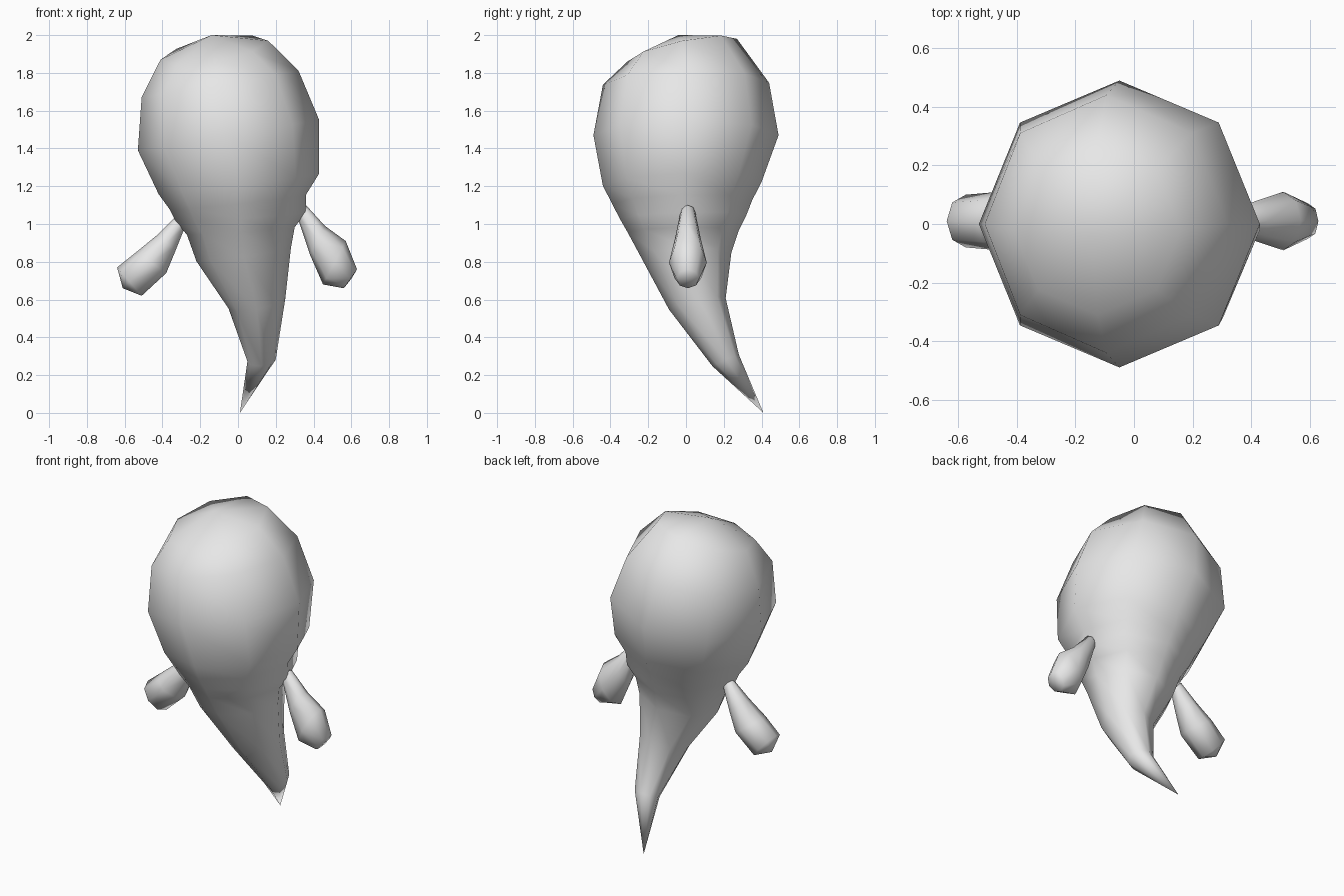
import bpy, bmesh, math
from mathutils import Vector

if "Cube" in bpy.data.objects:
    bpy.data.objects.remove(bpy.data.objects["Cube"])

SIDES = 8
grey = bpy.data.materials.new("plain grey")
grey.diffuse_color = (0.8, 0.8, 0.8, 1)
grey.use_nodes = True
grey.node_tree.nodes["Principled BSDF"].inputs["Base Color"].default_value = grey.diffuse_color


def ring(right, left, back, front):
    """Tilted ellipse through four extreme points."""
    c = (right + left + back + front) / 4
    u, v = (right - left) / 2, (back - front) / 2
    angles = [2 * math.pi * i / SIDES for i in range(SIDES)]
    return [c + u * math.cos(a) + v * math.sin(a) for a in angles]


def loft(name, rings, start, end):
    """Skin a stack of rings, closing both ends to a point."""
    bm = bmesh.new()
    loops = [[bm.verts.new(p) for p in r] for r in rings]
    for a, b in zip(loops, loops[1:]):
        for i in range(SIDES):
            j = (i + 1) % SIDES
            bm.faces.new((a[i], a[j], b[j], b[i]))
    for tip, loop in ((start, loops[0]), (end, loops[-1])):
        t = bm.verts.new(tip)
        for i in range(SIDES):
            bm.faces.new((t, loop[i], loop[(i + 1) % SIDES]))
    bmesh.ops.recalc_face_normals(bm, faces=bm.faces)
    for f in bm.faces:
        f.smooth = True
    mesh = bpy.data.meshes.new(name)
    bm.to_mesh(mesh)
    bm.free()
    mesh.materials.append(grey)
    obj = bpy.data.objects.new(name, mesh)
    bpy.context.collection.objects.link(obj)


# Body: left x,z / right x,z / front y,z / back y,z from crown to tail
profile = [
    (-.41, 1.87, .16, 1.97, -.31, 1.86, .27, 1.98),
    (-.51, 1.68, .32, 1.82, -.44, 1.73, .44, 1.74),
    (-.53, 1.39, .43, 1.55, -.49, 1.47, .49, 1.47),
    (-.42, 1.16, .43, 1.27, -.44, 1.20, .40, 1.22),
    (-.36, 1.08, .36, 1.16, -.39, 1.10, .35, 1.12),
    (-.33, 1.02, .36, 1.07, -.35, 1.02, .32, 1.04),
    (-.27, 0.95, .30, 0.99, -.31, 0.95, .28, 0.96),
    (-.22, 0.80, .28, 0.87, -.24, 0.83, .24, 0.85),
    (-.05, 0.55, .25, 0.60, -.09, 0.55, .21, 0.61),
    (.05, 0.27, .20, 0.28, .14, 0.25, .28, 0.31),
]
body = []
for lx, lz, rx, rz, fy, fz, by, bz in profile:
    cx, cy = (lx + rx) / 2, (fy + by) / 2
    body.append(ring(Vector((rx, cy, rz)), Vector((lx, cy, lz)),
                     Vector((cx, by, bz)), Vector((cx, fy, fz))))
loft("body", body, (-.14, -.04, 2.0), (.01, .41, 0))


# Arms: upper x,z / lower x,z / half width from shoulder to hand
def arm(name, stations, start, end):
    rings = []
    for ux, uz, lx, lz, w in stations:
        mid = Vector(((ux + lx) / 2, .01, (uz + lz) / 2))
        rings.append(ring(Vector((ux, .01, uz)), Vector((lx, .01, lz)),
                          mid + Vector((0, w, 0)), mid - Vector((0, w, 0))))
    loft(name, rings, start, end)


arm("right_arm", [(.36, 1.10, .32, 1.02, .04), (.46, .99, .38, .84, .07),
                  (.57, .91, .45, .68, .10), (.63, .76, .56, .66, .06)],
    (.28, .01, 1.10), (.60, .01, .71))
arm("left_arm", [(-.33, 1.04, -.29, .96, .04), (-.43, .94, -.33, .86, .07),
                 (-.54, .85, -.38, .74, .10), (-.64, .77, -.51, .62, .09)],
    (-.25, .01, 1.04), (-.61, .01, .66))
